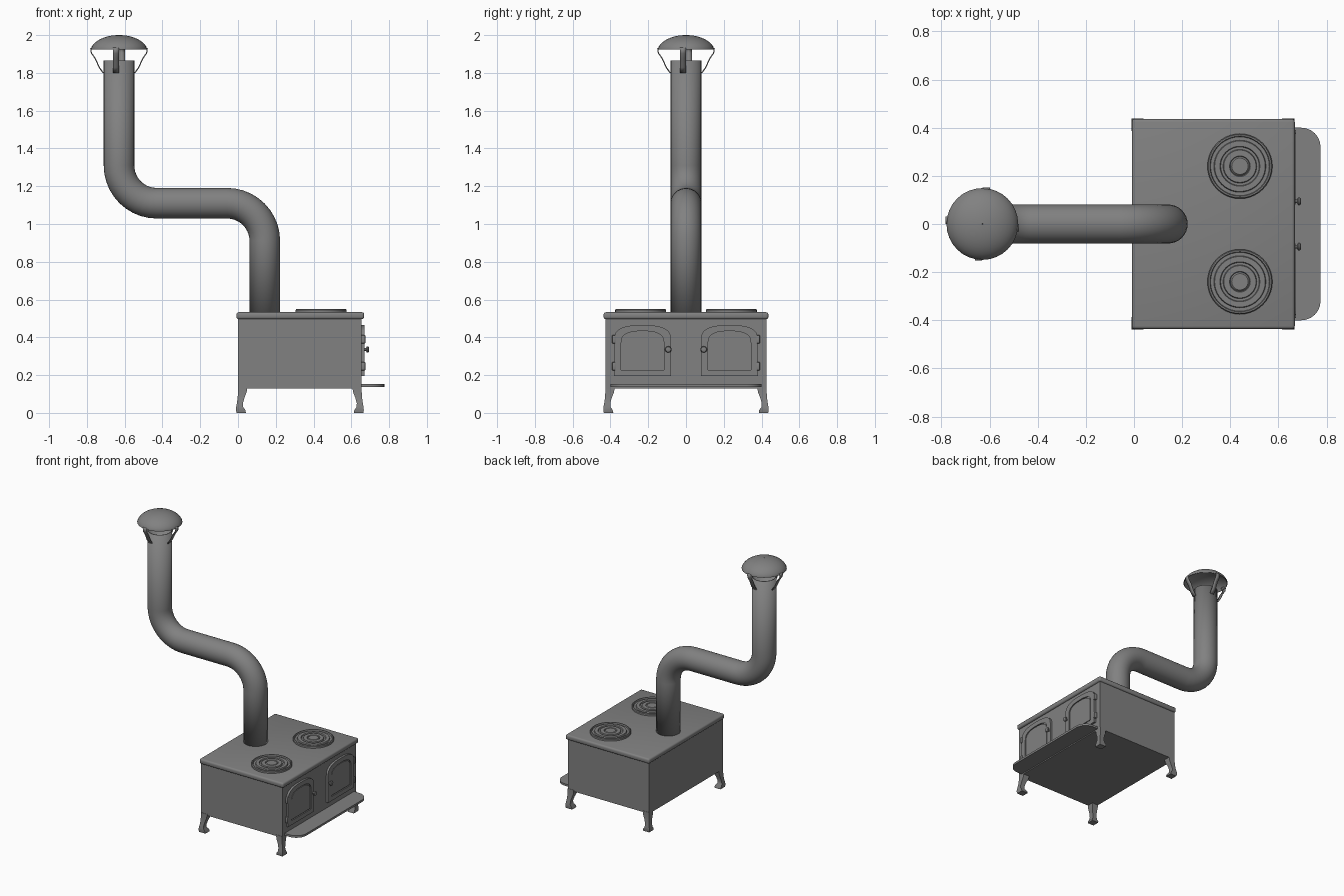
import bpy, bmesh, math
from mathutils import Matrix, Vector

cube = bpy.data.objects.get("Cube")
if cube:
    bpy.data.objects.remove(cube, do_unlink=True)

iron = bpy.data.materials.new("cast iron grey")
iron.use_nodes = True
iron.diffuse_color = (0.22, 0.22, 0.22, 1)
iron.node_tree.nodes["Principled BSDF"].inputs["Base Color"].default_value = iron.diffuse_color


def finish(name, bm, smooth=True):
    bmesh.ops.recalc_face_normals(bm, faces=bm.faces)
    mesh = bpy.data.meshes.new(name)
    bm.to_mesh(mesh)
    bm.free()
    mesh.materials.append(iron)
    ob = bpy.data.objects.new(name, mesh)
    bpy.context.collection.objects.link(ob)
    if smooth:
        bpy.ops.object.select_all(action='DESELECT')
        ob.select_set(True)
        bpy.context.view_layer.objects.active = ob
        bpy.ops.object.shade_smooth_by_angle(angle=math.radians(35))
    return ob


def bridge(bm, rings, cap=True):
    """Join successive closed rings of points with quads."""
    loops = [[bm.verts.new(p) for p in ring] for ring in rings]
    n = len(loops[0])
    for a, b in zip(loops, loops[1:]):
        for i in range(n):
            j = (i + 1) % n
            bm.faces.new((a[i], a[j], b[j], b[i]))
    if cap:
        bm.faces.new(loops[0])
        bm.faces.new(loops[-1])


def box(name, lo, hi, bevel=0.0, segments=3):
    bm = bmesh.new()
    lo, hi = Vector(lo), Vector(hi)
    bmesh.ops.create_cube(bm, size=1, matrix=Matrix.Translation((lo + hi) / 2) @ Matrix.Diagonal((*(hi - lo), 1)))
    if bevel:
        bmesh.ops.bevel(bm, geom=bm.edges[:], offset=bevel, segments=segments, profile=0.5, affect='EDGES')
    return finish(name, bm, bevel > 0)


def lathe(name, profile, origin, axis='Z', n=32, cap=True):
    """Spin (radius, height) pairs about an axis through origin."""
    rot = Matrix.Rotation(math.pi / 2, 4, 'Y') if axis == 'X' else Matrix()
    place = Matrix.Translation(origin) @ rot
    bm = bmesh.new()
    bridge(bm, [[place @ Vector((r * math.cos(a), r * math.sin(a), h))
                 for a in (math.tau * i / n for i in range(n))] for r, h in profile], cap)
    return finish(name, bm)


def thicken(ob, amount, offset=-1):
    mod = ob.modifiers.new("thickness", 'SOLIDIFY')
    mod.thickness, mod.offset = amount, offset


# Firebox and bullnosed top
box("firebox", (0, -0.425, 0.13), (0.655, 0.425, 0.5))
box("top_plate", (-0.008, -0.436, 0.496), (0.668, 0.436, 0.533), 0.012)

# Curved legs, each a square section bowing outward towards the foot
LEG = [(0.14, 0.0, 0.05), (0.11, 0.0, 0.046), (0.08, -0.002, 0.036), (0.05, -0.006, 0.032),
       (0.03, -0.01, 0.038), (0.015, -0.011, 0.05), (0.0, -0.008, 0.05)]
for side, sy in (("right", -1), ("left", 1)):
    for place, cx, sx in (("inner", 0.0, -1), ("door", 0.655, 1)):
        bm = bmesh.new()
        rings = []
        for z, shift, width in LEG:
            x0, x1 = cx - sx * shift, cx - sx * (shift + width)
            y0, y1 = sy * (0.427 - shift), sy * (0.427 - shift - width)
            rings.append([(x0, y0, z), (x1, y0, z), (x1, y1, z), (x0, y1, z)])
        bridge(bm, rings)
        finish(f"{side}_{place}_leg", bm)

# Ash shelf with rounded outer corners
bm = bmesh.new()
outline = [(0.64, -0.4), (0.64, 0.4)]
for s, angles in ((1, range(90, -1, -15)), (-1, range(0, -91, -15))):
    outline += [(0.695 + 0.08 * math.cos(math.radians(a)), s * 0.32 + 0.08 * math.sin(math.radians(a)))
                for a in angles]
bridge(bm, [[(x, y, z) for x, y in outline] for z in (0.138, 0.153)])
finish("ash_shelf", bm)


# Arched doors
def arch(x, cy, half, z0, spring, peak):
    pts = [(x, cy - half, z0), (x, cy + half, z0)]
    for i in range(17):
        c, s = math.cos(math.pi * i / 16), math.sin(math.pi * i / 16)
        pts.append((x, cy + half * math.copysign(abs(c) ** 0.75, c), spring + (peak - spring) * s ** 0.75))
    return pts


for side, s in (("right", -1), ("left", 1)):
    cy = s * 0.23
    bm = bmesh.new()
    outer = (cy, 0.15, 0.195, 0.39, 0.465)
    inner = (cy, 0.113, 0.226, 0.37, 0.433)
    lip = (cy, 0.107, 0.232, 0.365, 0.427)
    bridge(bm, [arch(0.65, *outer), arch(0.67, *outer), arch(0.67, *inner),
                arch(0.662, *inner), arch(0.662, *lip), arch(0.668, *lip)])
    finish(f"{side}_door", bm, False)
    for label, z in (("lower", 0.247), ("upper", 0.39)):
        y = s * 0.382
        box(f"{side}_{label}_hinge", (0.65, y - 0.009, z - 0.022), (0.674, y + 0.009, z + 0.022), 0.004, 2)
    lathe(f"{side}_door_knob", [(0.008, 0), (0.007, 0.022), (0.015, 0.026), (0.017, 0.031),
                                (0.014, 0.037), (0.006, 0.039)], (0.655, s * 0.094, 0.336), 'X', 16)

# Ringed burners
BURNER = [(0.135, 0), (0.135, 0.012), (0.131, 0.017), (0.125, 0.017), (0.122, 0.008), (0.108, 0.008),
          (0.105, 0.016), (0.083, 0.016), (0.08, 0.008), (0.07, 0.008), (0.067, 0.016),
          (0.043, 0.016), (0.04, 0.01), (0.034, 0.016), (0.005, 0.016)]
for side, s in (("right", -1), ("left", 1)):
    lathe(f"{side}_burner", BURNER, (0.44, s * 0.24, 0.533), n=40)

# Stovepipe swept along a double bend
RADIUS, BEND = 0.081, 0.2
path = [(0.142, 0.533, 0)]
for i in range(11):
    a = math.pi / 2 * i / 10
    path.append((0.142 - BEND + BEND * math.cos(a), 0.91 + BEND * math.sin(a), a))
for i in range(11):
    a = math.pi / 2 * (1 - i / 10)
    path.append((-0.63 + BEND - BEND * math.cos(a), 1.11 + BEND - BEND * math.sin(a), a))
path.append((-0.63, 1.865, 0))
bm = bmesh.new()
rings = []
for x, z, tilt in path:
    ring = []
    for i in range(32):
        t = math.tau * i / 32
        u = RADIUS * math.cos(t)
        ring.append((x + u * math.cos(tilt), RADIUS * math.sin(t), z + u * math.sin(tilt)))
    rings.append(ring)
bridge(bm, rings, False)
thicken(finish("stovepipe", bm), 0.006)

# Domed rain cap
dome = [(0.149 * math.sin(a), 1.928 + 0.072 * (math.cos(a) - math.cos(1.4)) / (1 - math.cos(1.4)))
        for a in (1.4 * i / 10 for i in range(11))]
scale = 0.149 / dome[-1][0]
dome = [(max(r * scale, 0.002), z) for r, z in dome]
cap = [(0.149, 1.924)] + dome[::-1]
shell = cap + [(max(r - 0.004, 0.001), z - 0.005) for r, z in dome] + [(0.145, 1.924), (0.149, 1.924)]
lathe("rain_cap", shell, (-0.63, 0, 0), cap=False)

# Four bent straps holding the cap, each slightly off centre
STRAP = [(0.135, 1.935), (0.15, 1.928), (0.146, 1.905), (0.125, 1.875), (0.105, 1.83), (0.084, 1.8)]
for k in range(4):
    turn = Matrix.Translation((-0.63, 0, 0)) @ Matrix.Rotation(k * math.pi / 2, 4, 'Z')
    bm = bmesh.new()
    rows = [[bm.verts.new(turn @ Vector((r, y, z))) for y in (-0.031, -0.001)] for r, z in STRAP]
    for a, b in zip(rows, rows[1:]):
        bm.faces.new((a[0], a[1], b[1], b[0]))
    thicken(finish(f"cap_strap_{k + 1}", bm), 0.006, 0)
